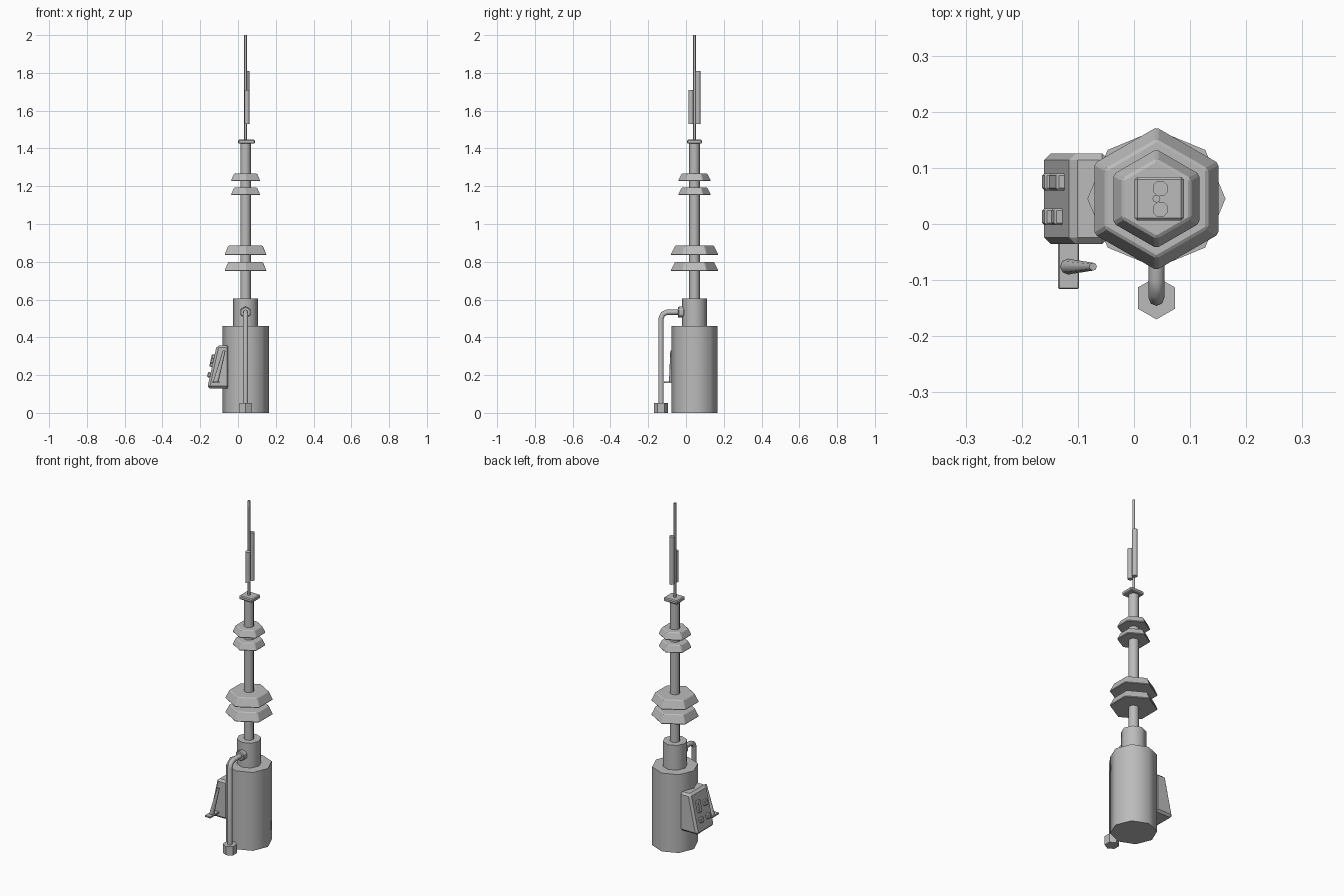
import bpy, bmesh, math
from mathutils import Vector

cube = bpy.data.objects.get("Cube")
if cube:
    bpy.data.objects.remove(cube, do_unlink=True)

metal = bpy.data.materials.new("grey_metal")
metal.use_nodes = True
GREY = (0.5, 0.5, 0.5, 1)
metal.diffuse_color = GREY
metal.node_tree.nodes["Principled BSDF"].inputs["Base Color"].default_value = GREY

CX, CY = 0.04, 0.045  # mast axis


def finish(name, bm, bevel=0, smooth=0):
    bmesh.ops.recalc_face_normals(bm, faces=bm.faces)
    mesh = bpy.data.meshes.new(name)
    bm.to_mesh(mesh)
    bm.free()
    mesh.materials.append(metal)
    obj = bpy.data.objects.new(name, mesh)
    bpy.context.collection.objects.link(obj)
    if bevel:
        mod = obj.modifiers.new("bevel", "BEVEL")
        mod.width = bevel
        mod.segments = 1
    if smooth:
        bpy.ops.object.select_all(action="DESELECT")
        obj.select_set(True)
        bpy.context.view_layer.objects.active = obj
        bpy.ops.object.shade_smooth_by_angle(angle=math.radians(smooth))
    return obj


def prism(name, a, b, r1, r2, sides, turn=0, bevel=0, smooth=0):
    """Tapered prism between two points."""
    a, b = Vector(a), Vector(b)
    axis = b - a
    bm = bmesh.new()
    bmesh.ops.create_cone(bm, cap_ends=True, segments=sides, radius1=r1,
                          radius2=r2, depth=axis.length)
    spin = Vector((0, 0, 1)).rotation_difference(axis).to_matrix()
    for v in bm.verts:
        x, y = v.co.x, v.co.y
        c, s = math.cos(turn), math.sin(turn)
        v.co = spin @ Vector((x * c - y * s, x * s + y * c, v.co.z)) + (a + b) / 2
    return finish(name, bm, bevel, smooth)


def upright(name, z1, z2, r1, r2, sides, turn=0, x=CX, y=CY, **kw):
    return prism(name, (x, y, z1), (x, y, z2), r1, r2, sides, turn, **kw)


def side_profile(name, points, y1, y2, bevel=0):
    """Extrude an x-z outline along y."""
    bm = bmesh.new()
    face = bm.faces.new([bm.verts.new((x, y1, z)) for x, z in points])
    ext = bmesh.ops.extrude_face_region(bm, geom=[face])
    for v in ext["geom"]:
        if isinstance(v, bmesh.types.BMVert):
            v.co.y = y2
    return finish(name, bm, bevel)


def box(name, x1, x2, y1, y2, z1, z2, bevel=0):
    return side_profile(name, [(x1, z1), (x2, z1), (x2, z2), (x1, z2)], y1, y2, bevel)


# Base tank, neck and mast
upright("base_tank", 0, 0.46, 0.123, 0.123, 8, smooth=50)
upright("neck", 0.45, 0.605, 0.066, 0.066, 8, smooth=50)
upright("mast", 0.6, 1.43, 0.028, 0.028, 8, smooth=50)

# Hexagonal insulator discs
for i, (z, h, r1, r2) in enumerate([(0.75, 0.05, 0.129, 0.105), (0.835, 0.05, 0.129, 0.105),
                                    (1.153, 0.04, 0.09, 0.07), (1.227, 0.04, 0.09, 0.07)]):
    upright(f"insulator_{i + 1}", z, z + h, r1, r2, 6, bevel=0.004)

# Top plate and antennas
box("top_plate", 0.001, 0.089, 0.006, 0.084, 1.425, 1.447, bevel=0.005)
upright("antenna_rod", 1.44, 2, 0.007, 0.007, 8, smooth=50)
for name, y, top in (("tall_aerial", 0.063, 1.81), ("short_aerial", 0.026, 1.71)):
    upright(name, 1.53, top, 0.0145, 0.0145, 8, math.pi / 8, x=0.047, y=y, smooth=50)

# Side pipe with foot nut and flange
PY = -0.132
upright("pipe_foot", 0, 0.052, 0.038, 0.038, 6, y=PY)
pipe = bpy.data.curves.new("pipe_path", "CURVE")
pipe.dimensions = "3D"
pipe.bevel_depth = 0.014
pipe.bevel_resolution = 2
pipe.use_fill_caps = True
path = [(PY, 0.04), (PY, 0.5), (PY + 0.01, 0.523), (PY + 0.032, 0.533), (-0.01, 0.533)]
spline = pipe.splines.new("POLY")
spline.points.add(len(path) - 1)
for p, (y, z) in zip(spline.points, path):
    p.co = (CX, y, z, 1)
pipe.materials.append(metal)
pipe_obj = bpy.data.objects.new("side_pipe", pipe)
bpy.context.collection.objects.link(pipe_obj)
prism("pipe_flange", (CX, -0.042, 0.533), (CX, -0.01, 0.533), 0.031, 0.031, 6, bevel=0.004)

# Sloped control box
side_profile("control_box", [(-0.163, 0.13), (-0.045, 0.13), (-0.045, 0.357), (-0.113, 0.357)],
             -0.036, 0.126, bevel=0.012)

# Buttons on the sloped face
SLOPE = 0.05 / 0.227
for i, (y, z, h) in enumerate([(0.075, 0.275, 0.065), (0.013, 0.275, 0.03),
                               (0.075, 0.2, 0.027), (0.013, 0.2, 0.027)]):
    low, high = z - h / 2, z + h / 2
    xl, xh = (-0.163 + (k - 0.13) * SLOPE for k in (low, high))
    side_profile(f"button_{i + 1}", [(xl - 0.014, low + 0.003), (xl + 0.01, low),
                                     (xh + 0.01, high), (xh - 0.014, high + 0.003)],
                 y - 0.015, y + 0.015, bevel=0.004)

# Shelf and lever on the front of the box
box("lever_shelf", -0.135, -0.098, -0.116, -0.03, 0.157, 0.167, bevel=0.002)
prism("lever", (-0.118, -0.076, 0.163), (-0.073, -0.076, 0.33), 0.014, 0.007, 8, smooth=50)
